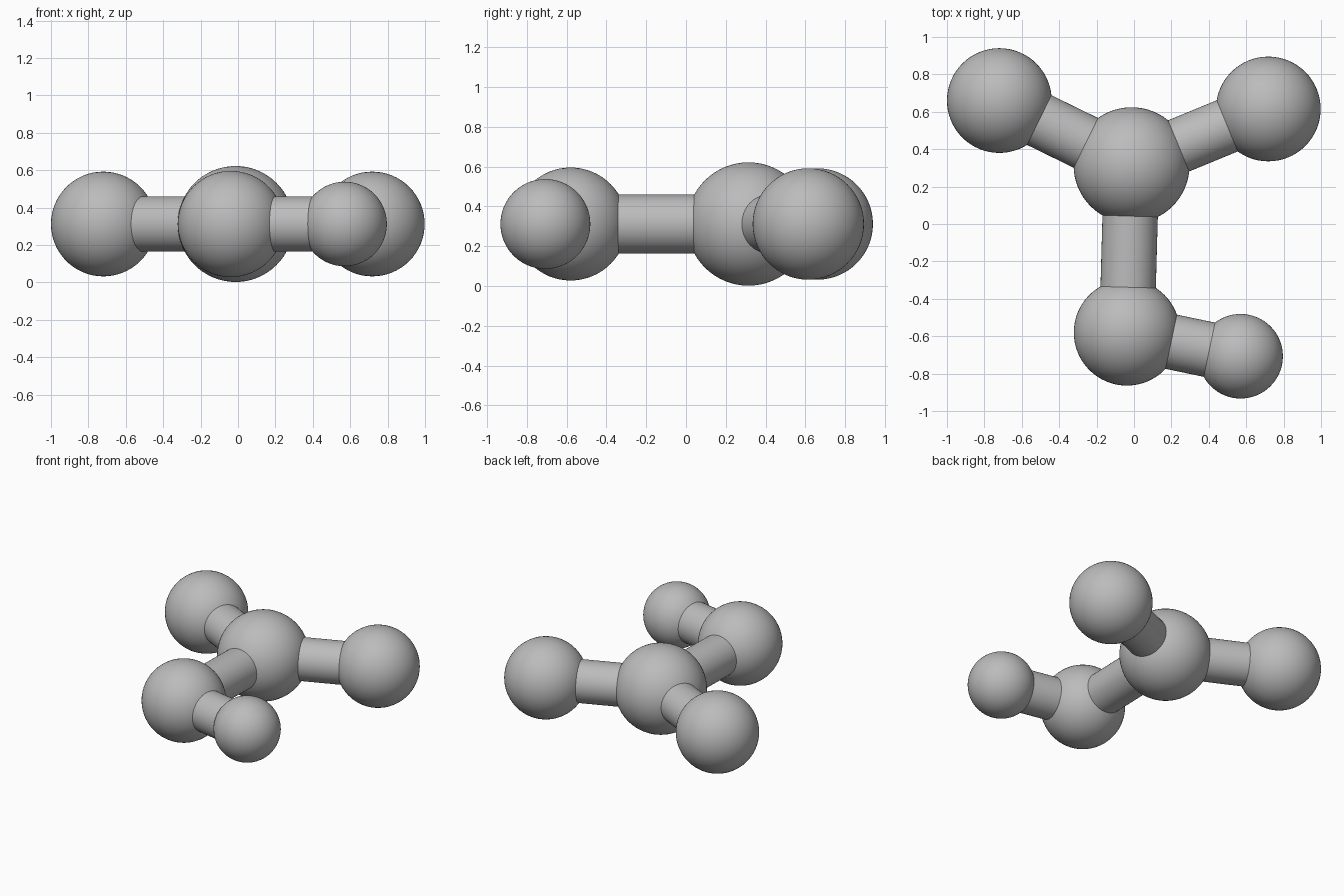
import bpy
from mathutils import Vector

cube = bpy.data.objects.get("Cube")
if cube:
    bpy.data.objects.remove(cube, do_unlink=True)

# One grey for the whole model
GREY = (0.5, 0.5, 0.5, 1)
grey = bpy.data.materials.new("grey")
grey.use_nodes = True
grey.diffuse_color = GREY
grey.node_tree.nodes["Principled BSDF"].inputs["Base Color"].default_value = GREY

MID_Z = 0.312
BOND_RADIUS = 0.148


def finish(name):
    obj = bpy.context.object
    obj.name = name
    obj.data.materials.append(grey)
    bpy.ops.object.shade_smooth_by_angle()


def ball(name, x, y, radius):
    bpy.ops.mesh.primitive_uv_sphere_add(segments=64, ring_count=32, radius=radius,
                                         location=(x, y, MID_Z))
    finish(name)
    return Vector((x, y, MID_Z))


def bond(name, start, end):
    axis = end - start
    bpy.ops.mesh.primitive_cylinder_add(vertices=48, radius=BOND_RADIUS, depth=axis.length,
                                        location=(start + end) / 2)
    bpy.context.object.rotation_euler = axis.to_track_quat('Z', 'Y').to_euler()
    finish(name)


# Balls
centre = ball("centre_ball", -0.013, 0.314, 0.31)
back_right = ball("back_right_ball", -0.72, 0.66, 0.28)
back_left = ball("back_left_ball", 0.718, 0.615, 0.28)
front = ball("front_ball", -0.038, -0.58, 0.284)
small = ball("small_ball", 0.57, -0.707, 0.226)

# Connecting rods
bond("back_right_rod", centre, back_right)
bond("back_left_rod", centre, back_left)
bond("front_rod", centre, front)
bond("small_rod", front, small)
